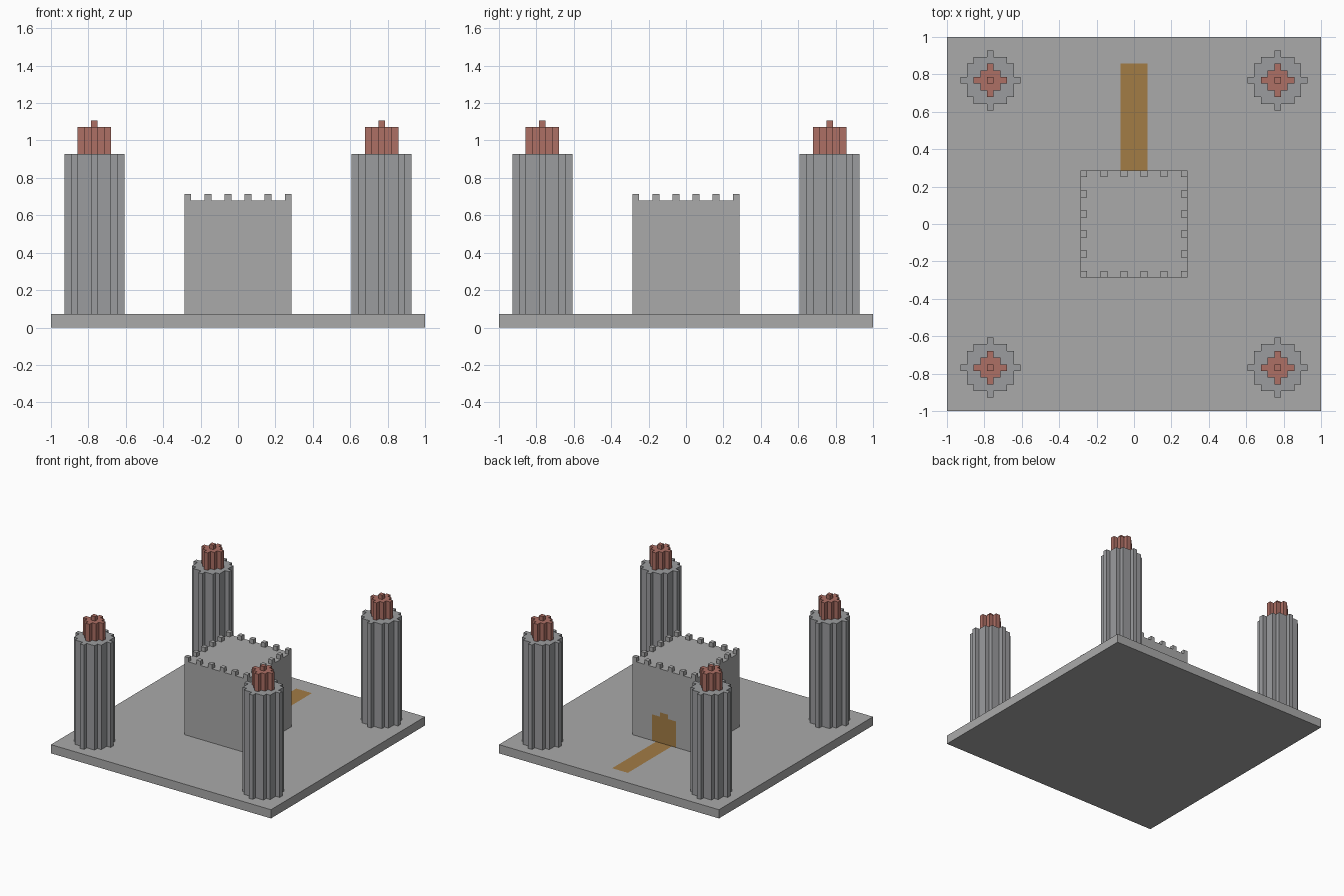
import bpy, bmesh
from mathutils import Vector

if "Cube" in bpy.data.objects:
    bpy.data.objects.remove(bpy.data.objects["Cube"])

U = 1 / 28  # one voxel; the base is 56 voxels wide


def material(name, rgb):
    m = bpy.data.materials.new(name)
    m.diffuse_color = (*rgb, 1)
    m.use_nodes = True
    m.node_tree.nodes["Principled BSDF"].inputs["Base Color"].default_value = m.diffuse_color
    return m


STONE = material("stone", (0.4, 0.4, 0.4))
TOWER_STONE = material("tower_stone", (0.33, 0.335, 0.345))
WOOD = material("wood", (0.36, 0.2, 0.06))
RED = material("red_roof", (0.42, 0.16, 0.13))


def finish(name, bm, *mats):
    bmesh.ops.recalc_face_normals(bm, faces=bm.faces[:])
    bmesh.ops.scale(bm, vec=(U, U, U), verts=bm.verts[:])
    mesh = bpy.data.meshes.new(name)
    bm.to_mesh(mesh)
    bm.free()
    for m in mats:
        mesh.materials.append(m)
    ob = bpy.data.objects.new(name, mesh)
    bpy.context.collection.objects.link(ob)
    return ob


def add_prism(bm, outline, z0, z1):
    """Extrude a closed outline from z0 to z1."""
    face = bm.faces.new([bm.verts.new((x, y, z0)) for x, y in outline])
    ext = bmesh.ops.extrude_face_region(bm, geom=[face], use_keep_orig=True)
    top = [v for v in ext["geom"] if isinstance(v, bmesh.types.BMVert)]
    bmesh.ops.translate(bm, vec=(0, 0, z1 - z0), verts=top)


def add_box(bm, x0, x1, y0, y1, z0, z1):
    add_prism(bm, [(x0, y0), (x1, y0), (x1, y1), (x0, y1)], z0, z1)


def paint(bm, normal, cuts, inside):
    """Slice the side facing `normal` along axis planes, colour the faces inside."""
    bmesh.ops.recalc_face_normals(bm, faces=bm.faces[:])
    bm.normal_update()
    normal = Vector(normal)
    for axis, values in cuts.items():
        plane = Vector([float(a == axis) for a in "xyz"])
        for value in values:
            faces = [f for f in bm.faces if f.normal.dot(normal) > 0.9]
            geom = faces + list({e for f in faces for e in f.edges}) \
                + list({v for f in faces for v in f.verts})
            bmesh.ops.bisect_plane(bm, geom=geom, plane_co=plane * value, plane_no=plane)
            bm.normal_update()
    for f in bm.faces:
        if f.normal.dot(normal) > 0.9 and inside(f.calc_center_median()):
            f.material_index = 1


def round_outline(quarter, cx, cy):
    """Repeat a stepped quarter profile four times around a centre."""
    pts = []
    for turn in range(4):
        pts += [(cx + x, cy + y) for x, y in quarter]
        quarter = [(-y, x) for x, y in quarter]
    return pts


# Base slab with the path flush in its top
bm = bmesh.new()
add_box(bm, -28, 28, -28, 28, 0, 2)
paint(bm, (0, 0, 1), {"x": (-2, 2), "y": (8, 24)},
      lambda c: abs(c.x) < 2 and 8 < c.y < 24)
finish("base_with_path", bm, STONE, WOOD)

# Central keep with the stepped door flush in its back wall
bm = bmesh.new()
add_box(bm, -8, 8, -8, 8, 2, 19)
paint(bm, (0, 1, 0), {"x": (-3, -1, 1, 3), "z": (8, 9)},
      lambda c: (abs(c.x) < 3 and c.z < 8) or (abs(c.x) < 1 and c.z < 9))
finish("keep_with_door", bm, STONE, WOOD)

# Battlements around the keep roof
bm = bmesh.new()
steps = range(-8, 8, 3)
for x in steps:
    for y in steps:
        if x in (-8, 7) or y in (-8, 7):
            add_box(bm, x, x + 1, y, y + 1, 19, 20)
finish("battlements", bm, STONE)

# Four corner towers with red roofs and tips
SHAFT = [(4.5, .5), (3.5, .5), (3.5, 2.5), (2.5, 2.5), (2.5, 3.5), (.5, 3.5), (.5, 4.5)]
ROOF = [(2.5, .5), (1.5, .5), (1.5, 1.5), (.5, 1.5), (.5, 2.5)]
for side, cx in (("left", -21.5), ("right", 21.5)):
    for end, cy in (("front", -21.5), ("back", 21.5)):
        bm = bmesh.new()
        add_prism(bm, round_outline(SHAFT, cx, cy), 2, 26)
        finish(f"tower_{end}_{side}", bm, TOWER_STONE)
        bm = bmesh.new()
        add_prism(bm, round_outline(ROOF, cx, cy), 26, 30)
        add_prism(bm, round_outline([(.5, .5)], cx, cy), 30, 31)
        finish(f"tower_roof_{end}_{side}", bm, RED)
